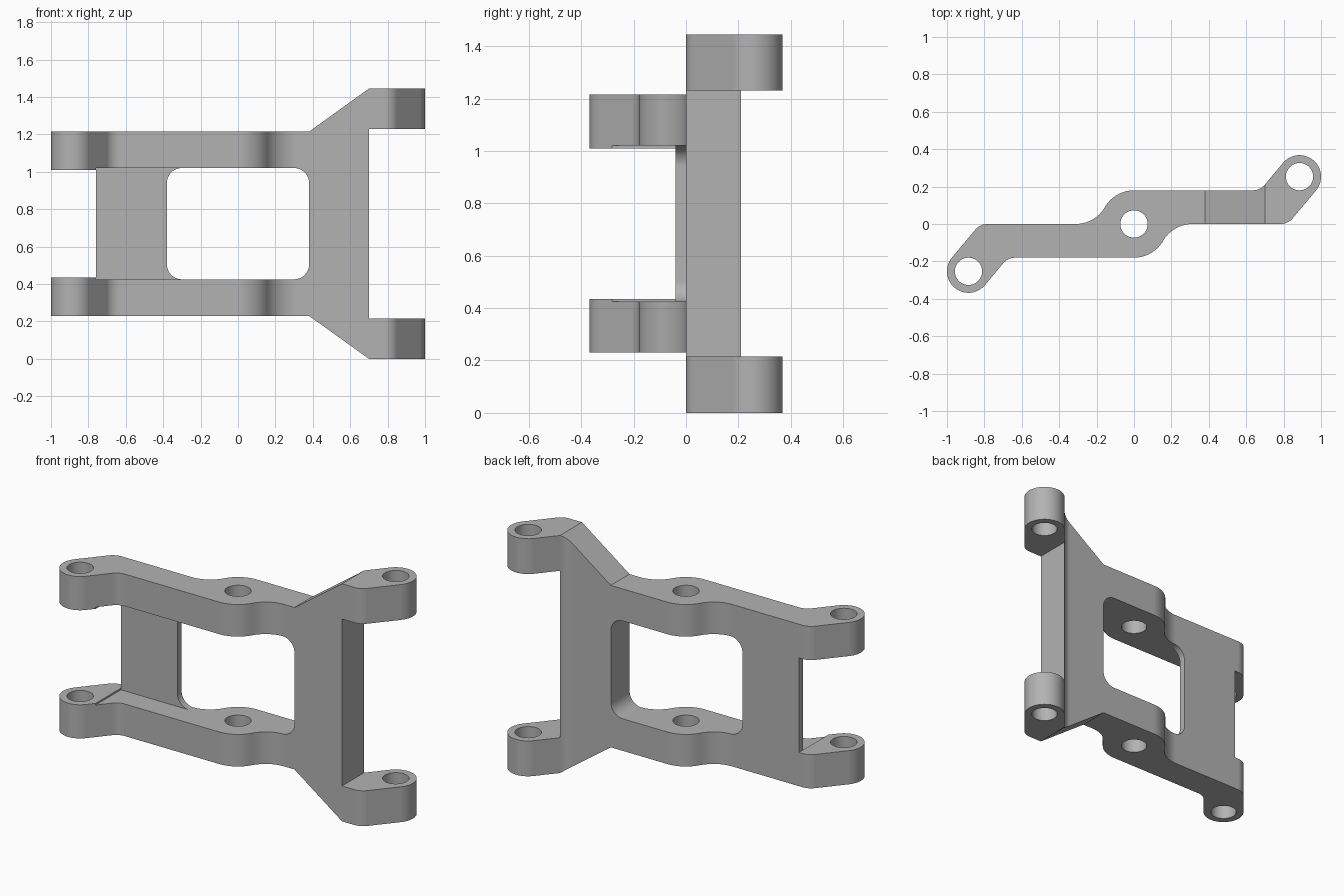
import bpy, bmesh
from math import cos, sin, radians
from mathutils import Vector

cube = bpy.data.objects.get("Cube")
if cube:
    bpy.data.objects.remove(cube, do_unlink=True)

HEIGHT = 1.445
MID = HEIGHT / 2
EAR = (0.885, 0.253)

grey = bpy.data.materials.new("plain grey")
grey.use_nodes = True
colour = (0.45, 0.45, 0.45, 1)
grey.diffuse_color = colour
grey.node_tree.nodes["Principled BSDF"].inputs["Base Color"].default_value = colour


def arc(cx, cy, r, start, end, steps=10):
    angles = [radians(start + (end - start) * i / steps) for i in range(steps + 1)]
    return [(cx + r * cos(a), cy + r * sin(a)) for a in angles]


def prism(name, points, low, high, axis="Z"):
    """Extrude a closed outline along z, or along y when it is drawn in x and z."""
    bm = bmesh.new()
    place = (lambda u, v: (u, v, low)) if axis == "Z" else (lambda u, v: (u, low, v))
    face = bm.faces.new([bm.verts.new(place(u, v)) for u, v in points])
    extruded = bmesh.ops.extrude_face_region(bm, geom=[face])["geom"]
    shift = Vector((0, 0, high - low)) if axis == "Z" else Vector((0, high - low, 0))
    bmesh.ops.translate(bm, vec=shift, verts=[v for v in extruded if isinstance(v, bmesh.types.BMVert)])
    bmesh.ops.recalc_face_normals(bm, faces=bm.faces)
    mesh = bpy.data.meshes.new(name)
    bm.to_mesh(mesh)
    bm.free()
    mesh.materials.append(grey)
    obj = bpy.data.objects.new(name, mesh)
    bpy.context.collection.objects.link(obj)
    return obj


def apply(obj, mod):
    bpy.context.view_layer.objects.active = obj
    bpy.ops.object.modifier_apply(modifier=mod.name)


def boolean(obj, cutter, operation="DIFFERENCE"):
    mod = obj.modifiers.new("cut", "BOOLEAN")
    mod.operation, mod.solver, mod.object = operation, "EXACT", cutter
    apply(obj, mod)
    bpy.data.objects.remove(cutter, do_unlink=True)


# Plan outline: one half, repeated by a half turn
half = arc(0, 0, 0.18, 150, 90, 14)
half += arc(0.634, 0.266, 0.086, -90, -40)
half += arc(*EAR, 0.115, 140, -40, 28)
half += arc(0.783, 0.086, 0.086, -40, -90)
half += arc(0.312, -0.18, 0.18, 90, 150, 14)[:-1]
plan = half + [(-x, -y) for x, y in half]
bracket = prism("bracket", plan, -0.1, HEIGHT + 0.1)

# Front outline: lower half, mirrored about mid height
lower = [(-0.76, 0.435), (-1.1, 0.435), (-1.1, 0.23), (0.38, 0.23),
         (0.7, 0), (1.1, 0), (1.1, 0.215), (0.7, 0.215)]
side = lower + [(x, HEIGHT - z) for x, z in reversed(lower)]
boolean(bracket, prism("front_outline", side, -1, 1, "Y"), "INTERSECT")

# Pin holes through the ears and the middle
for x, y in (EAR, (0, 0), (-EAR[0], -EAR[1])):
    boolean(bracket, prism("pin_hole", arc(x, y, 0.073, 0, 360, 40)[:-1], -0.2, HEIGHT + 0.2))

# Rounded window
r, w, h = 0.08, 0.38, 0.2975
window = []
for i, (sx, sz) in enumerate(((1, 1), (-1, 1), (-1, -1), (1, -1))):
    window += arc(sx * (w - r), MID + sz * (h - r), r, 90 * i, 90 * i + 90)
boolean(bracket, prism("window", window, -1, 1, "Y"))

# Pocket that leaves a thin web between the fork arms
pocket = [(x, MID + z) for x, z in ((-0.76, -h), (-0.3, -h), (-0.3, h), (-0.76, h))]
boolean(bracket, prism("pocket", pocket, -1, -0.04, "Y"))

# Smooth rounds with crisp edges
bpy.ops.object.select_all(action="DESELECT")
bracket.select_set(True)
bpy.context.view_layer.objects.active = bracket
bpy.ops.object.shade_smooth_by_angle(angle=radians(30))
normals = bracket.modifiers.new("normals", "WEIGHTED_NORMAL")
normals.keep_sharp = True
apply(bracket, normals)
